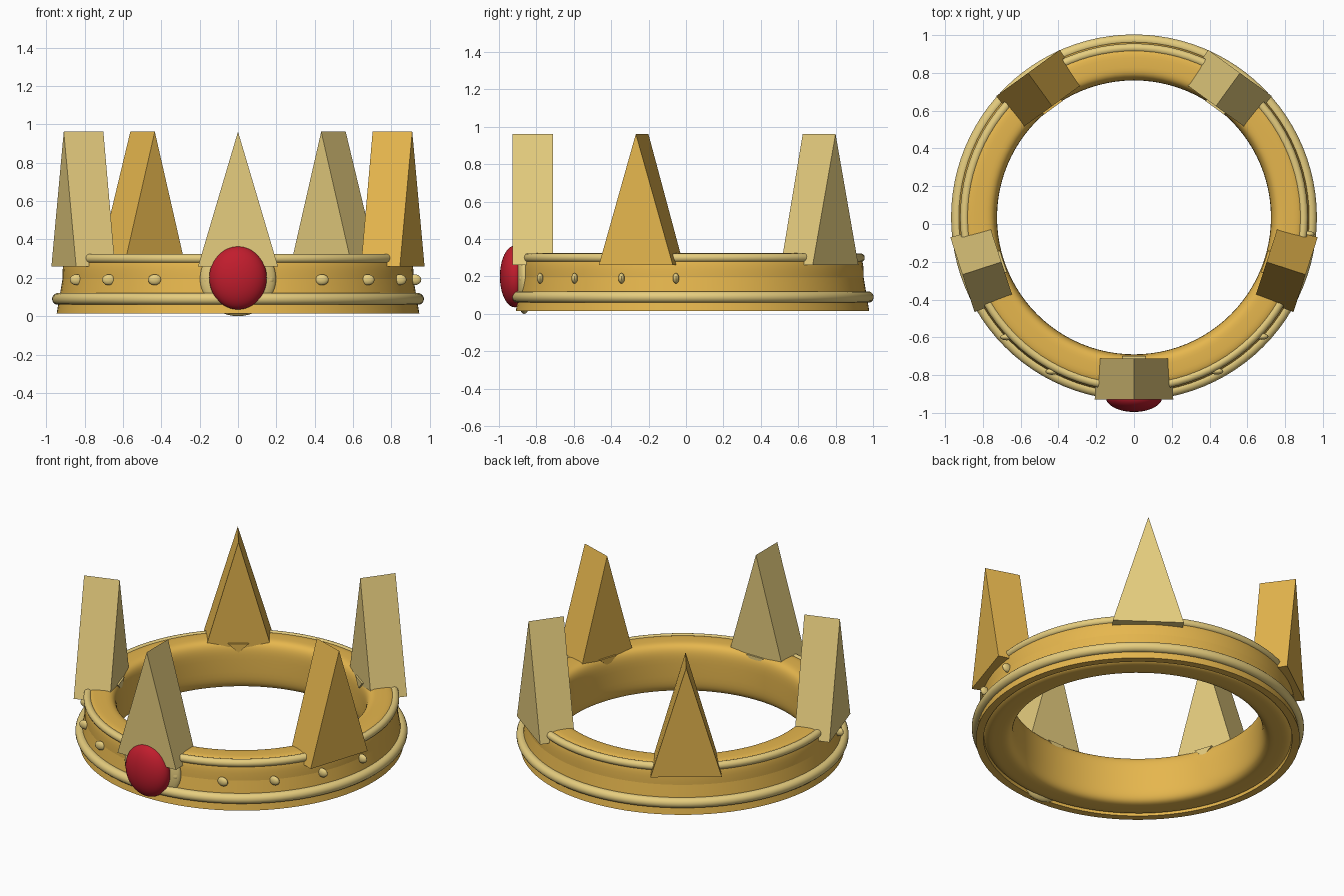
import bpy, bmesh, math
from mathutils import Matrix

cube = bpy.data.objects.get("Cube")
if cube:
    bpy.data.objects.remove(cube, do_unlink=True)

CY = 0.035        # ring centre in y
SPIKE_CY = 0.027  # centre of the circle of spikes


def material(name, rgb):
    m = bpy.data.materials.new(name)
    m.use_nodes = True
    m.diffuse_color = (*rgb, 1)
    m.node_tree.nodes["Principled BSDF"].inputs["Base Color"].default_value = (*rgb, 1)
    return m


gold = material("warm gold", (0.79, 0.47, 0.075))
pale = material("pale gold", (0.79, 0.61, 0.21))
red = material("ruby red", (0.53, 0.012, 0.026))


def make(name, bm, mat, smooth=True):
    bmesh.ops.recalc_face_normals(bm, faces=bm.faces)
    mesh = bpy.data.meshes.new(name)
    bm.to_mesh(mesh)
    bm.free()
    mesh.materials.append(mat)
    ob = bpy.data.objects.new(name, mesh)
    bpy.context.collection.objects.link(ob)
    if smooth:
        bpy.ops.object.select_all(action='DESELECT')
        ob.select_set(True)
        bpy.context.view_layer.objects.active = ob
        bpy.ops.object.shade_smooth_by_angle(angle=math.radians(35))
    return ob


def lathe(name, profile, mat, steps=96):
    # revolve a closed (radius, z) profile round the ring axis
    bm = bmesh.new()
    rings = []
    for i in range(steps):
        a = math.tau * i / steps
        rings.append([bm.verts.new((r * math.cos(a), CY + r * math.sin(a), z))
                      for r, z in profile])
    n = len(profile)
    for i in range(steps):
        p, q = rings[i], rings[(i + 1) % steps]
        for j in range(n):
            k = (j + 1) % n
            bm.faces.new((p[j], q[j], q[k], p[k]))
    return make(name, bm, mat)


def oval(radius, z, half_w, half_h, power=2, n=16):
    # superellipse section; a higher power gives a fuller, squarer shape
    def bulge(v):
        return math.copysign(abs(v) ** (2 / power), v)
    angles = [math.tau * (i + 0.5) / n for i in range(n)]
    return [(radius + half_w * bulge(math.cos(a)), z + half_h * bulge(math.sin(a)))
            for a in angles]


def ellipsoid(name, centre, radii, mat, u=24, v=16):
    bm = bmesh.new()
    bmesh.ops.create_uvsphere(bm, u_segments=u, v_segments=v, radius=1)
    bmesh.ops.scale(bm, vec=radii, verts=bm.verts)
    bmesh.ops.translate(bm, vec=centre, verts=bm.verts)
    return make(name, bm, mat)


def prism(name, angle, tri_in, tri_out, r_in, r_out, mat):
    # triangles are (sideways, z), lofted outwards along the given direction
    bm = bmesh.new()
    a = [bm.verts.new((r_in, t, z)) for t, z in tri_in]
    b = [bm.verts.new((r_out, t, z)) for t, z in tri_out]
    bm.faces.new(a)
    bm.faces.new(b)
    for i in range(3):
        j = (i + 1) % 3
        bm.faces.new((a[i], a[j], b[j], b[i]))
    bm.transform(Matrix.Translation((0, SPIKE_CY, 0)) @ Matrix.Rotation(angle, 4, 'Z'))
    return make(name, bm, mat, smooth=False)


# Sloping outer wall and full rounded lining
lathe("outer_wall", [(0.945, 0.015), (0.897, 0.30), (0.87, 0.30), (0.90, 0.015)], gold)
lathe("lining", oval(0.82, 0.17, 0.095, 0.155, power=4, n=48), gold)

# Rolled trims
lathe("lower_trim", oval(0.938, 0.09, 0.031, 0.031), pale)
lathe("upper_trim", oval(0.897, 0.30, 0.024, 0.024), pale)

# Five spikes with a small pointed tab under the inner face
names = ["front", "left", "back_left", "back_right", "right"]
mats = [pale, gold, pale, gold, pale]
for i, (name, mat) in enumerate(zip(names, mats)):
    angle = math.radians(-90 + 72 * i)
    prism(name + "_spike", angle,
          [(-0.198, 0.26), (0.198, 0.26), (0, 0.962)],
          [(-0.208, 0.26), (0.208, 0.26), (0, 0.962)], 0.738, 0.955, mat)
    tab = [(-0.06, 0.312), (0.06, 0.312), (0, 0.255)]
    prism(name + "_spike_tab", angle, tab, tab, 0.727, 0.78, mat)

# Studs round the front, one more on the left side than on the right
for i in range(-4, 5):
    a = math.radians(9.5 + 18.75 * i)
    ellipsoid("stud", (0.925 * math.sin(a), CY - 0.925 * math.cos(a), 0.19),
              (0.035, 0.017, 0.028), pale, 16, 10)

# Domed setting behind the gem, and the gem
ellipsoid("gem_setting", (0, -0.865, 0.195), (0.198, 0.05, 0.195), pale, 40, 24)
ellipsoid("gem", (0, -0.915, 0.20), (0.15, 0.08, 0.165), red, 40, 24)
